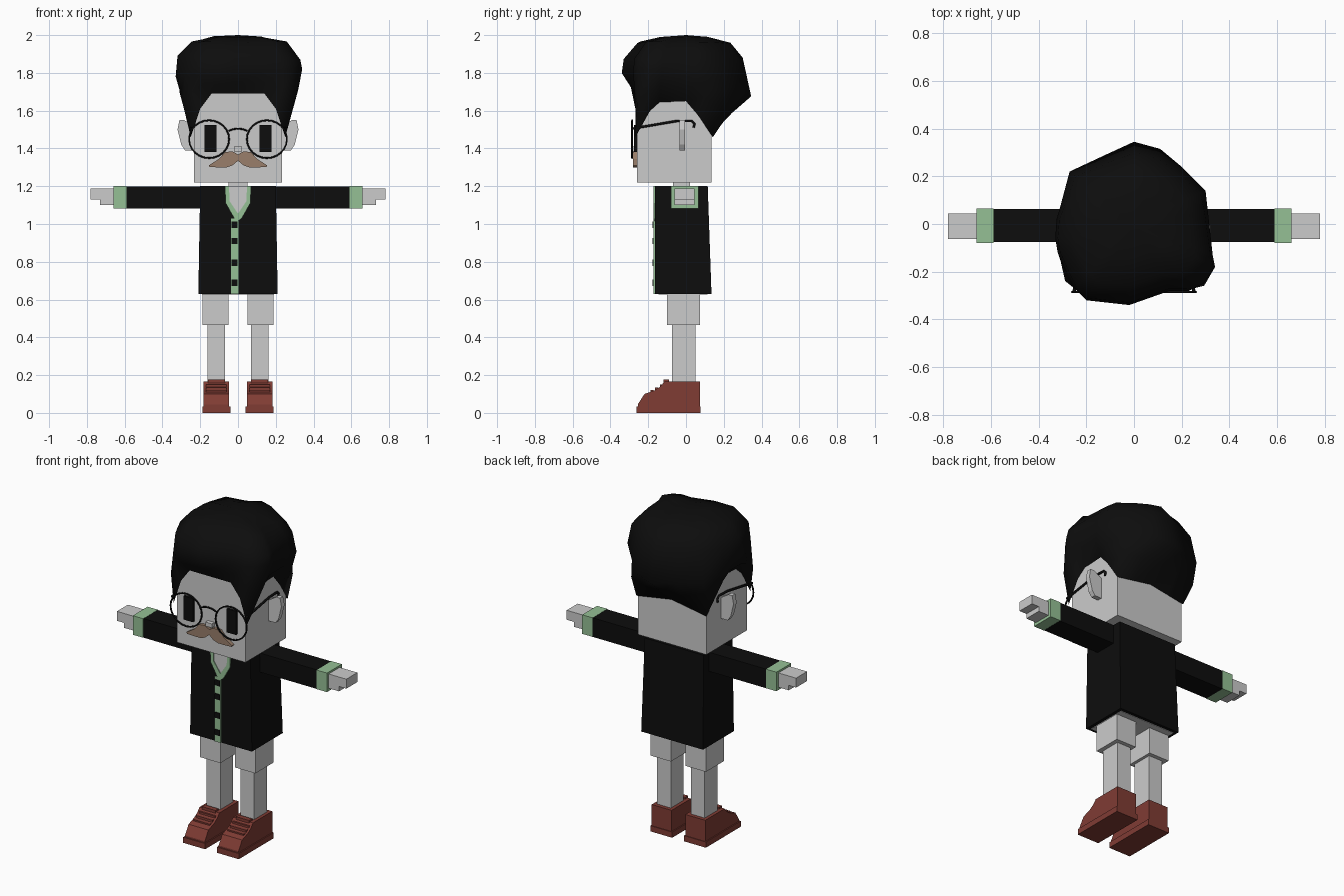
import bpy, bmesh, math, random
from mathutils import Vector

random.seed(4)
scene_cube = bpy.data.objects.get("Cube")
if scene_cube:
    bpy.data.objects.remove(scene_cube, do_unlink=True)


def material(name, r, g, b):
    m = bpy.data.materials.new(name)
    m.use_nodes = True
    m.diffuse_color = (r, g, b, 1)
    shader = m.node_tree.nodes["Principled BSDF"]
    shader.inputs["Base Color"].default_value = (r, g, b, 1)
    shader.inputs["Roughness"].default_value = 0.9
    return m


SKIN = material("pale grey", 0.6, 0.6, 0.6)
BLACK = material("black", 0.004, 0.004, 0.004)
GREEN = material("soft green", 0.3, 0.53, 0.3)
BROWN = material("red brown", 0.215, 0.045, 0.034)
TAN = material("tan", 0.32, 0.21, 0.145)
SIDES = ((1, "left"), (-1, "right"))


def finish(bm, name, mat):
    bmesh.ops.recalc_face_normals(bm, faces=bm.faces)
    mesh = bpy.data.meshes.new(name)
    bm.to_mesh(mesh)
    bm.free()
    obj = bpy.data.objects.new(name, mesh)
    bpy.context.collection.objects.link(obj)
    mesh.materials.append(mat)
    return obj


def prism(name, outline, axis, lo, hi, mat, flip=1):
    """Extrude an outline along an axis; flip=-1 mirrors it to the other side."""
    bm = bmesh.new()
    loops = []
    for depth in (lo, hi):
        loop = []
        for point in outline:
            co = list(point)
            co.insert(axis, depth)
            loop.append(bm.verts.new((co[0] * flip, co[1], co[2])))
        loops.append(loop)
        bm.faces.new(loop)
    n = len(outline)
    for i in range(n):
        j = (i + 1) % n
        bm.faces.new((loops[0][i], loops[0][j], loops[1][j], loops[1][i]))
    return finish(bm, name, mat)


def box(name, x, y, z, mat, flip=1):
    rect = [(x[0], y[0]), (x[1], y[0]), (x[1], y[1]), (x[0], y[1])]
    return prism(name, rect, 2, z[0], z[1], mat, flip)


def wire(name, points, mat, cyclic=False, radius=0.005):
    curve = bpy.data.curves.new(name, "CURVE")
    curve.dimensions = "3D"
    curve.bevel_depth = radius
    curve.bevel_resolution = 1
    spline = curve.splines.new("POLY")
    spline.points.add(len(points) - 1)
    for p, co in zip(spline.points, points):
        p.co = (*co, 1)
    spline.use_cyclic_u = cyclic
    curve.materials.append(mat)
    obj = bpy.data.objects.new(name, curve)
    bpy.context.collection.objects.link(obj)


# Torso: cardigan flaring towards the hem, with the body showing underneath
cardigan = box("cardigan", (-0.2, 0.2), (-0.165, 0.115), (0.63, 1.2), BLACK)
for v in cardigan.data.vertices:
    if v.co.z < 0.9:
        v.co.x *= 1.05
        v.co.y += 0.02 if v.co.y > 0 else 0
box("hips", (-0.19, 0.19), (-0.145, 0.115), (0.627, 0.7), SKIN)
box("neck", (-0.05, 0.05), (-0.07, 0.02), (1.15, 1.25), SKIN)

# Open collar, trim and buttons
outer = [(-0.07, 1.2), (-0.065, 1.11), (-0.02, 1.03), (0, 1.015),
         (0.02, 1.03), (0.065, 1.11), (0.07, 1.2)]
inner = [(0.048, 1.2), (0.044, 1.12), (0, 1.055), (-0.044, 1.12), (-0.048, 1.2)]
prism("collar_trim", outer + inner, 1, -0.173, -0.16, GREEN)
prism("open_chest", inner, 1, -0.168, -0.16, SKIN)
box("button_band", (-0.038, 0.002), (-0.172, -0.16), (0.63, 1.03), GREEN)
for i, z in enumerate((0.69, 0.795, 0.91, 0.995)):
    box(f"button_{i}", (-0.035, -0.002), (-0.177, -0.17), (z - 0.017, z + 0.017), BLACK)

# Head
box("head", (-0.233, 0.233), (-0.26, 0.135), (1.22, 1.78), SKIN)
box("nose", (-0.022, 0.022), (-0.285, -0.25), (1.385, 1.41), SKIN)
half = [(0.03, 1.385), (0.07, 1.38), (0.1, 1.345), (0.155, 1.31), (0.15, 1.302),
        (0.11, 1.3), (0.06, 1.3), (0.03, 1.31)]
prism("moustache", [(0, 1.368)] + half + [(0, 1.335)]
      + [(-x, z) for x, z in reversed(half)], 1, -0.28, -0.25, TAN)
ear = [(0.22, 1.39), (0.28, 1.39), (0.3, 1.42), (0.32, 1.5), (0.31, 1.55),
       (0.285, 1.55), (0.22, 1.51)]

# Shoe side profile, heel to toe
shoe = [(0.073, 0), (0.073, 0.165), (-0.115, 0.165), (-0.135, 0.14), (-0.165, 0.12),
        (-0.22, 0.1), (-0.255, 0.045), (-0.255, 0)]

for s, side in SIDES:
    prism(f"{side}_ear", ear, 1, -0.035, -0.005, SKIN, s)
    box(f"{side}_eye", (0.115, 0.178), (-0.275, -0.25), (1.38, 1.525), BLACK, s)

    # Glasses: round rim and hooked temple
    rim = [(s * 0.153 + 0.106 * math.cos(a), -0.285, 1.449 + 0.1 * math.sin(a))
           for a in (math.tau * i / 24 for i in range(24))]
    wire(f"{side}_rim", rim, BLACK, cyclic=True)
    wire(f"{side}_temple", [(s * 0.25, -0.285, 1.505), (s * 0.248, -0.05, 1.545),
                            (s * 0.245, 0.03, 1.545), (s * 0.245, 0.045, 1.53),
                            (s * 0.245, 0.04, 1.51)], BLACK, radius=0.007)

    # Arm, cuff and hand
    box(f"{side}_sleeve", (0.18, 0.59), (-0.075, 0.063), (1.082, 1.199), BLACK, s)
    box(f"{side}_cuff", (0.59, 0.66), (-0.079, 0.065), (1.083, 1.2), GREEN, s)
    hand = [(0.65, 1.1), (0.73, 1.1), (0.73, 1.13), (0.78, 1.13), (0.78, 1.188), (0.65, 1.188)]
    prism(f"{side}_hand", hand, 1, -0.062, 0.045, SKIN, s)

    # Leg
    box(f"{side}_thigh", (0.05, 0.188), (-0.1, 0.075), (0.465, 0.66), SKIN, s)
    box(f"{side}_shin", (0.068, 0.162), (-0.075, 0.05), (0.12, 0.47), SKIN, s)

    # Shoe with sole, tongue and laces
    prism(f"{side}_shoe", shoe, 0, 0.047, 0.182, BROWN, s)
    box(f"{side}_sole", (0.04, 0.189), (-0.262, 0.077), (0, 0.035), BROWN, s)
    box(f"{side}_tongue", (0.07, 0.16), (-0.12, -0.09), (0.14, 0.176), BROWN, s)
    for i in range(3):
        y, z = -0.13 - 0.025 * i, 0.15 - 0.015 * i
        box(f"{side}_lace_{i}", (0.06, 0.17), (y - 0.008, y + 0.008), (z - 0.02, z), BROWN, s)

arch = [(0.05 * t, -0.285, 1.505 - 0.012 * t * t) for t in (-1, -0.5, 0, 0.5, 1)]
wire("glasses_bridge", arch, BLACK)

# Hair: hairline on the head, front middle to back middle (mirrored)
hairline = [(0, -0.27, 1.69), (0.14, -0.27, 1.69), (0.2, -0.268, 1.61),
            (0.25, -0.268, 1.46), (0.245, -0.19, 1.6), (0.24, -0.14, 1.645),
            (0.24, 0, 1.65), (0.24, 0.06, 1.58), (0.238, 0.142, 1.46),
            (0.12, 0.142, 1.48), (0, 0.142, 1.5)]
base = [Vector(p) for p in hairline]
base += [Vector((-p.x, p.y, p.z)) for p in reversed(base[1:-1])]

# Widest outline of the hair in plan, same order
plan = [(-0.02, -0.34), (0.15, -0.28), (0.23, -0.28), (0.29, -0.25), (0.34, -0.18),
        (0.33, -0.13), (0.31, 0.05), (0.3, 0.14), (0.2, 0.24), (0.11, 0.315),
        (0, 0.345), (-0.12, 0.29), (-0.27, 0.22), (-0.31, 0.07), (-0.325, 0.02),
        (-0.33, -0.06), (-0.32, -0.12), (-0.28, -0.21), (-0.25, -0.27), (-0.2, -0.32)]
wide = [Vector((x, y, 1.8 + 0.06 * x - 0.36 * max(0, y))) for x, y in plan]


def upper_ring(scale, z, wobble):
    ring = []
    for p in wide:
        k = scale * (1 - 0.3 * max(0, p.y))
        ring.append(Vector((p.x * k, p.y * k, z + random.uniform(-wobble, wobble))))
    return ring


middle = [(a + b) / 2 for a, b in zip(base, wide)]
for p in middle:
    p.x *= 1.09
rings = [base, middle, wide, upper_ring(0.97, 1.88, 0.012),
         upper_ring(0.76, 1.96, 0.008), upper_ring(0.4, 1.99, 0.004)]
bm = bmesh.new()
loops = [[bm.verts.new(p) for p in ring] for ring in rings]
n = len(base)
for low, high in zip(loops, loops[1:]):
    for i in range(n):
        j = (i + 1) % n
        bm.faces.new((low[i], low[j], high[j], high[i]))
crown = bm.verts.new((0, 0, 2))
for i in range(n):
    bm.faces.new((loops[-1][i], loops[-1][(i + 1) % n], crown))
hair = finish(bm, "hair", BLACK)
for f in hair.data.polygons:
    f.use_smooth = True
